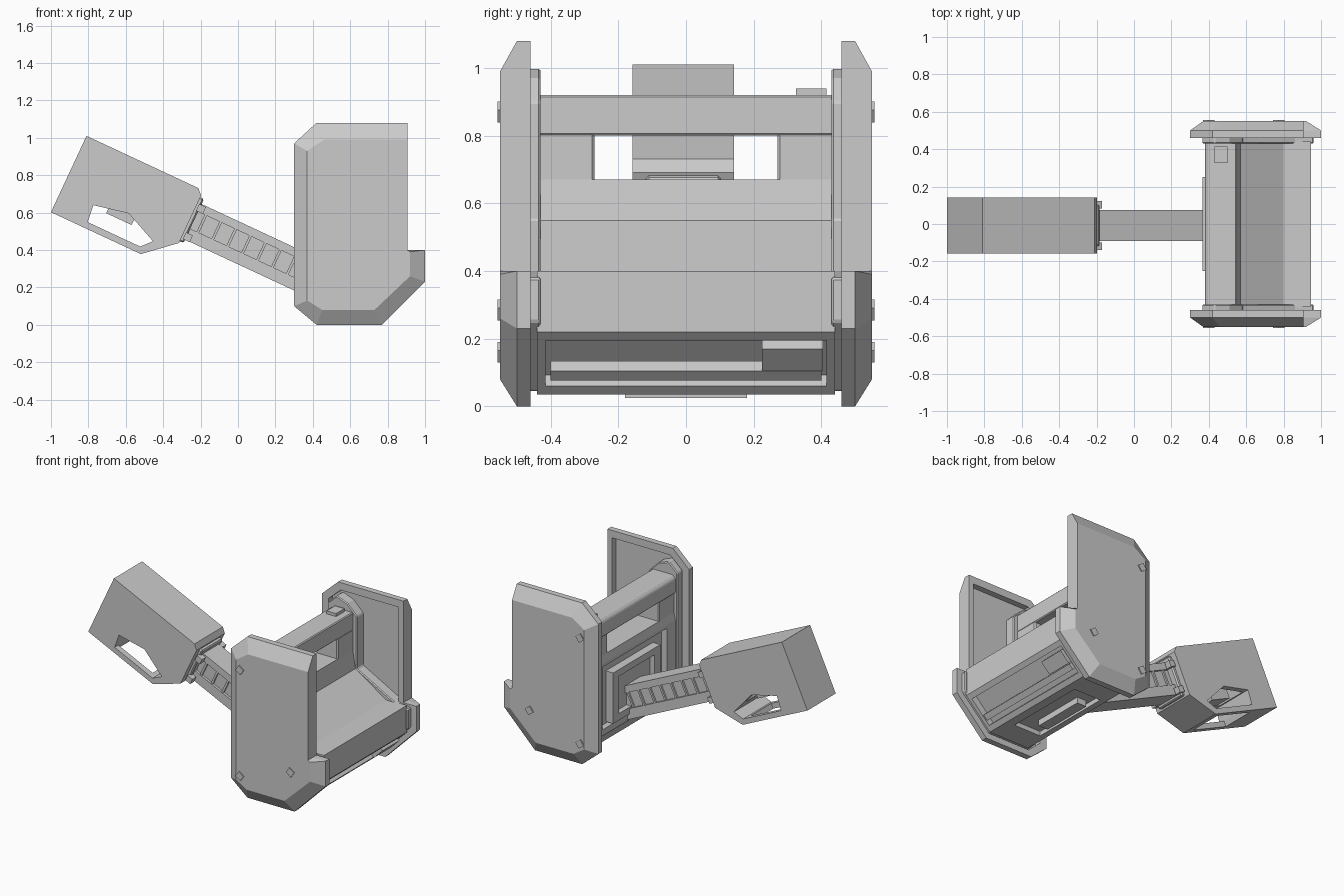
import bpy, bmesh, math
from mathutils import Matrix

if "Cube" in bpy.data.objects:
    bpy.data.objects.remove(bpy.data.objects["Cube"])


def loft(name, rings):
    """Closed solid through rings of (points in xz, y)."""
    bm = bmesh.new()
    loops = [[bm.verts.new((x, y, z)) for x, z in pts] for pts, y in rings]
    n = len(loops[0])
    for a, b in zip(loops, loops[1:]):
        for i in range(n):
            j = (i + 1) % n
            bm.faces.new((a[i], a[j], b[j], b[i]))
    bm.faces.new(loops[0])
    bm.faces.new(loops[-1])
    bmesh.ops.recalc_face_normals(bm, faces=bm.faces)
    me = bpy.data.meshes.new(name)
    bm.to_mesh(me)
    bm.free()
    ob = bpy.data.objects.new(name, me)
    bpy.context.collection.objects.link(ob)
    return ob


def prism(name, pts, y0, y1):
    return loft(name, [(pts, y0), (pts, y1)])


def box(name, loc, size, ry=0):
    bm = bmesh.new()
    bmesh.ops.create_cube(bm, size=1, matrix=Matrix.Diagonal((*size, 1)))
    me = bpy.data.meshes.new(name)
    bm.to_mesh(me)
    bm.free()
    ob = bpy.data.objects.new(name, me)
    ob.location = loc
    ob.rotation_euler = (0, ry, 0)
    bpy.context.collection.objects.link(ob)
    return ob


def cut(ob, cutter):
    cutter.hide_render = True
    cutter.hide_viewport = True
    cutter.display_type = 'WIRE'
    m = ob.modifiers.new("cut", 'BOOLEAN')
    m.object = cutter
    m.operation = 'DIFFERENCE'
    m.solver = 'EXACT'


def bevel(ob, w):
    m = ob.modifiers.new("bevel", 'BEVEL')
    m.width = w
    m.segments = 1


TILT = math.radians(25)
C, S = math.cos(TILT), math.sin(TILT)


def uv(u, v):
    """Tilted frame: u runs down the arm, v away from its top face."""
    return (-0.81 + u * C - v * S, 1.01 - u * S - v * C)


def tilted(name, pts, y0, y1):
    return prism(name, [uv(u, v) for u, v in pts], y0, y1)


def bar(name, u0, u1, v0, v1, y0, y1):
    return tilted(name, [(u0, v0), (u1, v0), (u1, v1), (u0, v1)], y0, y1)


# Side plates with chamfered outside and recessed inside
rim = [(.30, .10), (.42, 0), (.77, 0), (1, .23), (1, .40), (.905, .40),
       (.905, 1.08), (.42, 1.08), (.30, .97)]
outer = [(.37, .13), (.45, .08), (.73, .08), (.92, .26), (.92, .39), (.905, .40),
         (.905, .99), (.46, .99), (.37, .93)]
inner = [(.35, .12), (.44, .04), (.75, .04), (.95, .25), (.95, .36), (.87, .38),
         (.87, 1.03), (.44, 1.03), (.35, .95)]
liner = [(.365, .13), (.44, .045), (.75, .045), (.96, .25), (.96, .38), (.86, .40),
         (.58, .55), (.58, .90), (.51, .97), (.43, 1.0), (.365, .94)]
for side, s in (("near", -1), ("far", 1)):
    loft(side + "_side_plate", [(inner, s * .50), (inner, s * .46), (rim, s * .46),
                                (rim, s * .50), (outer, s * .55)])
    bevel(prism(side + "_liner", liner, s * .43, s * .505), .006)
    for i, (x, z) in enumerate([(.40, .87), (.40, .16), (.775, .285)]):
        box(f"{side}_plate_bolt_{i}", (x, s * .542, z), (.044, .03, .044), math.radians(35))
    # Wall wings beside the window
    bevel(box(side + "_window_wing", (.47, s * .355, .735), (.16, .17, .15)), .008)

# Central body with its sloped inner floor
body = prism("body", [(.38, .14), (.46, .035), (.76, .035), (.945, .22), (.945, .40),
                      (.80, .40), (.57, .55), (.55, .67), (.39, .67), (.38, .62)], -.44, .44)
front = math.radians(-45)
cut(body, box("chamfer_cutter", (.8525, 0, .1275), (.19, .83, .09), front))
cut(body, box("back_cutter", (.38, 0, .39), (.08, .68, .42)))
cut(body, box("underside_cutter", (.60, 0, .035), (.20, .56, .06)))
bevel(prism("top_bar", [(.38, .80), (.55, .80), (.55, .92), (.40, .92), (.38, .90)],
            -.44, .44), .006)
box("top_bar_block", (.465, .37, .925), (.07, .09, .03))

# Details in the recesses
box("front_panel_bar", (.815, 0, .105), (.04, .80, .04), front)
box("front_panel_plate", (.865, .315, .155), (.09, .18, .05), front)
mount = box("arm_mount_frame", (.40, 0, .36), (.07, .50, .34))
cut(mount, box("mount_cutter", (.37, 0, .36), (.06, .38, .25)))
box("underside_block", (.56, 0, .045), (.07, .36, .04))

# Arm with ladder sides
MID = -.008
bar("arm_core", .68, 1.45, .075, .275, MID - .066, MID + .066)
bar("arm_upper_rail", .68, 1.45, .07, .115, MID - .083, MID + .083)
bar("arm_lower_rail", .68, 1.45, .215, .28, MID - .083, MID + .083)
for i in range(8):
    u = .75 + i * .088
    bar(f"arm_rung_{i}", u, u + .014, .115, .215, MID - .078, MID + .078)

# Collar and pins joining arm to head
bevel(bar("collar", .66, .712, .04, .30, MID - .11, MID + .11), .008)
for s in (-1, 1):
    for v in (.095, .262):
        bar("collar_pin", .70, .74, v - .02, v + .02, MID + s * .11 - .02, MID + s * .11 + .02)

# Head block with side window and open underside
head = tilted("head", [(0, 0), (.66, 0), (.69, .03), (.69, .31), (.53, .45), (0, .45)],
              MID - .15, MID + .15)
cut(head, tilted("head_window_cutter", [(.19, .32), (.38, .28), (.56, .36), (.51, .415),
                                        (.20, .415)], -.3, .3))
cut(head, bar("head_pocket_cutter", .20, .48, .24, .50, MID - .11, MID + .11))
bar("head_inner_block", .27, .42, .22, .33, MID - .06, MID + .06)
